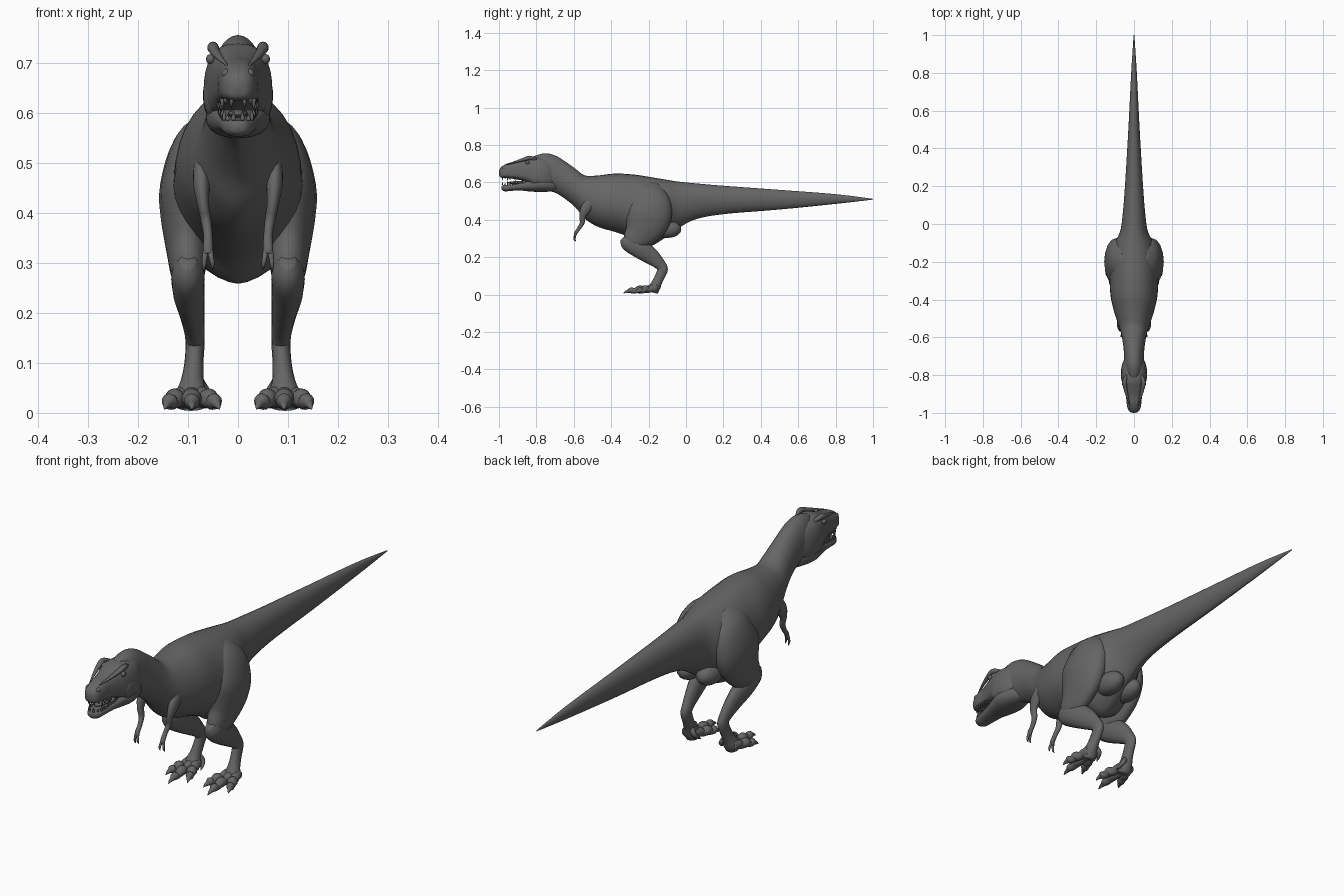
import bpy, bmesh, math
from mathutils import Vector

skin = bpy.data.materials.new("dark grey")
skin.diffuse_color = (0.13, 0.13, 0.13, 1)


def finish(name, bm, mirror=False):
    bmesh.ops.recalc_face_normals(bm, faces=bm.faces)
    me = bpy.data.meshes.new(name)
    bm.to_mesh(me)
    bm.free()
    me.materials.append(skin)
    for p in me.polygons:
        p.use_smooth = True
    ob = bpy.data.objects.new(name, me)
    bpy.context.collection.objects.link(ob)
    if mirror:
        ob.modifiers.new("Mirror", 'MIRROR').use_mirror_merge = False
    return ob


def spline(pts, k):
    """Smooth curve through tuples of any length."""
    out = []
    n = len(pts)
    for i in range(n - 1):
        a, b, c, d = pts[max(i - 1, 0)], pts[i], pts[i + 1], pts[min(i + 2, n - 1)]
        for j in range(k):
            t = j / k
            out.append([0.5 * (2 * q + (r - p) * t + (2 * p - 5 * q + 4 * r - s) * t * t
                        + (3 * q - p - 3 * r + s) * t ** 3) for p, q, r, s in zip(a, b, c, d)])
    return out + [list(pts[-1])]


def skin_rings(bm, rings):
    rings = [[bm.verts.new(v) for v in r] for r in rings]
    n = len(rings[0])
    for a, b in zip(rings, rings[1:]):
        for i in range(n):
            bm.faces.new((a[i], a[(i + 1) % n], b[(i + 1) % n], b[i]))
    bm.faces.new(rings[0])
    bm.faces.new(rings[-1])


def powc(v, e):
    return math.copysign(abs(v) ** e, v)


def loft(name, stations, up=1.0, low=1.0, k=5, n=32):
    """Upright sections along y: (y, half width, bottom, top, height of widest part)."""
    rings = []
    for y, w, zb, zt, zm in spline(stations, k):
        ring = []
        for i in range(n):
            a = 2 * math.pi * i / n
            c, s = math.cos(a), math.sin(a)
            e = up if s >= 0 else low
            h = zt - zm if s >= 0 else zm - zb
            ring.append((max(w, .001) * powc(c, e), y, zm + h * powc(s, min(e, 1))))
        rings.append(ring)
    bm = bmesh.new()
    skin_rings(bm, rings)
    return finish(name, bm)


def tube(bm, stations, k=4, n=16):
    """Limb along a path: (x, y, z, radius across, radius in the side plane)."""
    pts = spline(stations, k)
    rings = []
    for i, (x, y, z, rx, r) in enumerate(pts):
        a, b = pts[max(i - 1, 0)], pts[min(i + 1, len(pts) - 1)]
        t = (Vector(b[:3]) - Vector(a[:3])).normalized()
        side = (Vector((1, 0, 0)) - t * t.x).normalized()
        fwd = t.cross(side)
        rings.append([Vector((x, y, z)) + side * rx * math.cos(u) + fwd * r * math.sin(u)
                      for u in (2 * math.pi * j / n for j in range(n))])
    skin_rings(bm, rings)


def limb(name, *paths):
    bm = bmesh.new()
    for p in paths:
        tube(bm, p)
    return finish(name, bm, True)


def ball(name, loc, size, mirror=True):
    bm = bmesh.new()
    bmesh.ops.create_uvsphere(bm, u_segments=20, v_segments=12, radius=1)
    for v in bm.verts:
        v.co = Vector([c * s + l for c, s, l in zip(v.co, size, loc)])
    return finish(name, bm, mirror)


# Tail, hips, chest, neck and crest
loft("body", [
    (1.0, .002, .508, .512, .51), (.8, .015, .485, .537, .512), (.5, .030, .455, .56, .51),
    (.2, .048, .43, .582, .51), (.05, .060, .402, .595, .51), (-.04, .074, .355, .604, .49),
    (-.11, .108, .305, .615, .455), (-.2, .136, .258, .63, .43), (-.28, .130, .30, .642, .45),
    (-.38, .124, .335, .647, .48), (-.47, .104, .362, .637, .49), (-.54, .080, .405, .637, .52),
    (-.59, .066, .465, .672, .56), (-.65, .056, .515, .715, .61), (-.70, .053, .545, .744, .64),
    (-.75, .052, .560, .755, .66), (-.80, .040, .60, .745, .68), (-.84, .012, .66, .725, .69),
], low=1.25)

# Skull and lower jaw
loft("skull", [
    (-.68, .030, .60, .69, .64), (-.73, .058, .58, .725, .63), (-.78, .069, .577, .735, .63),
    (-.83, .064, .592, .738, .64), (-.87, .053, .608, .725, .65), (-.91, .043, .617, .712, .65),
    (-.95, .039, .622, .703, .65), (-.98, .032, .624, .688, .65), (-.995, .02, .63, .674, .65),
    (-1.0, .006, .645, .66, .652),
], up=.75, low=.7)
loft("lower_jaw", [
    (-.69, .035, .555, .61, .585), (-.74, .056, .55, .625, .59), (-.79, .064, .549, .622, .59),
    (-.84, .053, .552, .612, .585), (-.88, .043, .556, .599, .58), (-.93, .036, .555, .590, .575),
    (-.965, .029, .552, .586, .57), (-.982, .018, .558, .584, .572), (-.987, .006, .567, .578, .573),
], up=.7, low=.9)
ball("tongue", (0, -.90, .598), (.02, .055, .009), False)

# Teeth along both jaws
bm = bmesh.new()
for i in range(10):
    y = -.86 - .0135 * i
    w = .044 - .0012 * i if i < 8 else .029 - .012 * (i - 8)
    size = .010 + .004 * math.sin(i * 2.1)
    for x, z, d in ((w - .004, .628, -1), (w - .008, .585 + .002 * max(0, 6 - i), 1)):
        tube(bm, [(x, y, z, .0042, .0045), (x, y, z + d * size * .8, .0035, .0035),
                  (x, y + .003, z + d * size * 1.8, .0005, .0005)], 2, 6)
finish("teeth", bm, True)

# Brow ridges, eyes and nostril rims
limb("brow_ridge", [(.040, -.80, .722, .006, .006), (.050, -.835, .731, .011, .011),
                    (.046, -.87, .722, .010, .009), (.034, -.92, .707, .006, .005),
                    (.022, -.96, .695, .002, .002)])
ball("eye", (.055, -.847, .707), (.009, .011, .010))
ball("cheek", (.052, -.80, .635), (.018, .045, .045))
ball("nostril_rim", (.024, -.968, .678), (.009, .015, .010))

# Thigh, shin and upright foot bone
limb("thigh",
     [(.055, -.165, .59, .015, .04), (.078, -.18, .535, .050, .095), (.096, -.195, .45, .060, .122),
      (.1, -.215, .385, .054, .118), (.101, -.25, .325, .042, .088), (.1, -.29, .285, .034, .056),
      (.1, -.315, .258, .018, .025)])
limb("lower_leg",
     [(.1, -.335, .305, .015, .02), (.1, -.31, .282, .032, .046), (.099, -.25, .248, .032, .052),
      (.092, -.185, .203, .025, .044), (.087, -.138, .160, .020, .030), (.086, -.125, .135, .019, .028),
      (.088, -.138, .10, .019, .026), (.091, -.155, .065, .023, .026), (.093, -.17, .035, .032, .030),
      (.093, -.178, .012, .028, .026)])
ball("hip_muscle", (.045, -.10, .35), (.045, .075, .047))


# Toes with knuckles and claws
def toe(x0, x1, y0, y1):
    shape = [(0, .034, .022), (.2, .032, .019), (.35, .025, .016), (.5, .029, .020), (.65, .020, .014),
             (.76, .023, .016), (.84, .019, .010), (.93, .014, .006), (1, .007, .001)]
    return [(x0 + (x1 - x0) * t, y0 + (y1 - y0) * t, z, r, min(r, z - .003)) for t, z, r in shape]


limb("toes", toe(.093, .092, -.16, -.335), toe(.08, .037, -.165, -.285), toe(.106, .147, -.16, -.275))
limb("rear_claw", [(.078, -.15, .06, .012, .012), (.064, -.145, .04, .010, .010),
                   (.056, -.16, .024, .006, .006), (.052, -.175, .014, .001, .001)])

# Arms with two fingers
limb("arm",
     [(.072, -.50, .50, .016, .03), (.073, -.535, .46, .017, .028), (.070, -.553, .42, .012, .018),
      (.064, -.555, .385, .0105, .013), (.060, -.572, .355, .009, .010), (.060, -.588, .332, .010, .009),
      (.060, -.592, .318, .009, .007)],
     [(.064, -.590, .325, .006, .006), (.067, -.594, .307, .005, .005), (.068, -.594, .294, .004, .004),
      (.069, -.588, .283, .0008, .0008)],
     [(.056, -.590, .325, .006, .006), (.053, -.597, .309, .005, .005), (.051, -.598, .297, .004, .004),
      (.050, -.593, .286, .0008, .0008)])
